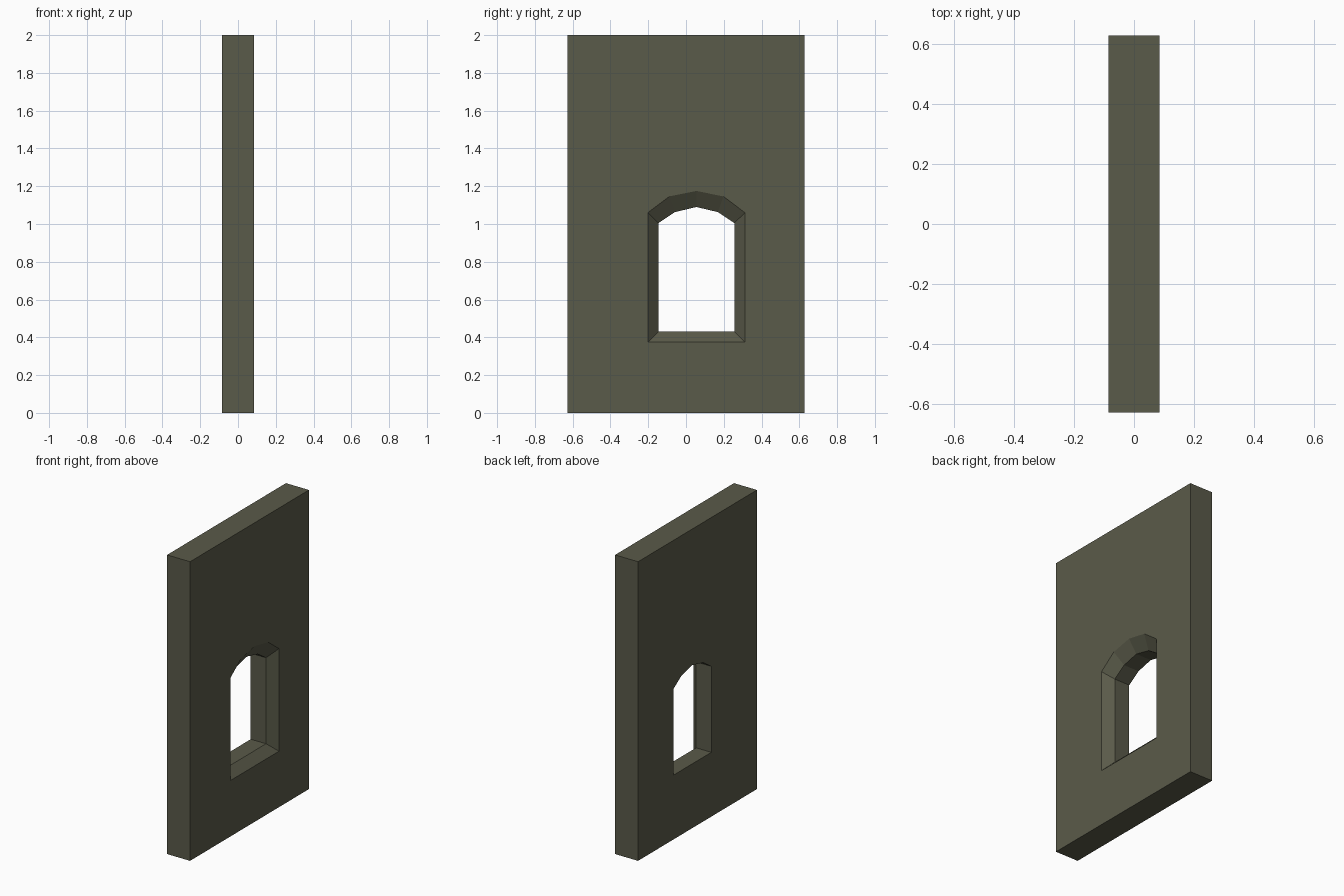
import bpy, bmesh

if "Cube" in bpy.data.objects:
    bpy.data.objects.remove(bpy.data.objects["Cube"])

HALF_X, HALF_Y, HEIGHT = 0.085, 0.628, 2.0
CY = 0.055          # centre line of the window
STEP_X = 0.028      # depth where the splay meets the straight reveal

# Half outlines (offset from centre line, z), sill corner up to the arch crown
OUTER_HALF = [(0.257, 0.374), (0.257, 1.06), (0.143, 1.146)]
INNER_HALF = [(0.201, 0.43), (0.201, 1.005), (0.114, 1.063)]


def mirrored(half, crown):
    right = [(CY + d, z) for d, z in half]
    left = [(CY - d, z) for d, z in reversed(half)]
    return right + [(CY, crown)] + left


def ring(bm, pts, x):
    return [bm.verts.new((x, y, z)) for y, z in pts]


def bridge(bm, a, b):
    n = len(a)
    for i in range(n):
        j = (i + 1) % n
        bm.faces.new((a[i], a[j], b[j], b[i]))


def fill_between(bm, *loops):
    edges = []
    for loop in loops:
        for i, v in enumerate(loop):
            edges.append(bm.edges.get((v, loop[(i + 1) % len(loop)])))
    bmesh.ops.triangle_fill(bm, edges=edges, use_beauty=True)


bm = bmesh.new()
slab = [(-HALF_Y, 0), (HALF_Y, 0), (HALF_Y, HEIGHT), (-HALF_Y, HEIGHT)]
outer = mirrored(OUTER_HALF, 1.175)
inner = mirrored(INNER_HALF, 1.09)

# Slab rim
near_rim, far_rim = ring(bm, slab, HALF_X), ring(bm, slab, -HALF_X)
bridge(bm, near_rim, far_rim)

# Splayed surround, then straight reveal through to the far side
splay = ring(bm, outer, HALF_X)
step = ring(bm, inner, STEP_X)
back = ring(bm, inner, -HALF_X)
bridge(bm, splay, step)
bridge(bm, step, back)

# Broad wall faces around the opening
fill_between(bm, near_rim, splay)
fill_between(bm, far_rim, back)
bmesh.ops.recalc_face_normals(bm, faces=bm.faces[:])

mesh = bpy.data.meshes.new("window_wall")
bm.to_mesh(mesh)
bm.free()
wall = bpy.data.objects.new("window_wall", mesh)
bpy.context.collection.objects.link(wall)

stone = bpy.data.materials.new("olive grey stone")
stone.diffuse_color = (0.102, 0.103, 0.067, 1)
stone.use_nodes = True
stone.node_tree.nodes["Principled BSDF"].inputs["Base Color"].default_value = stone.diffuse_color
mesh.materials.append(stone)
